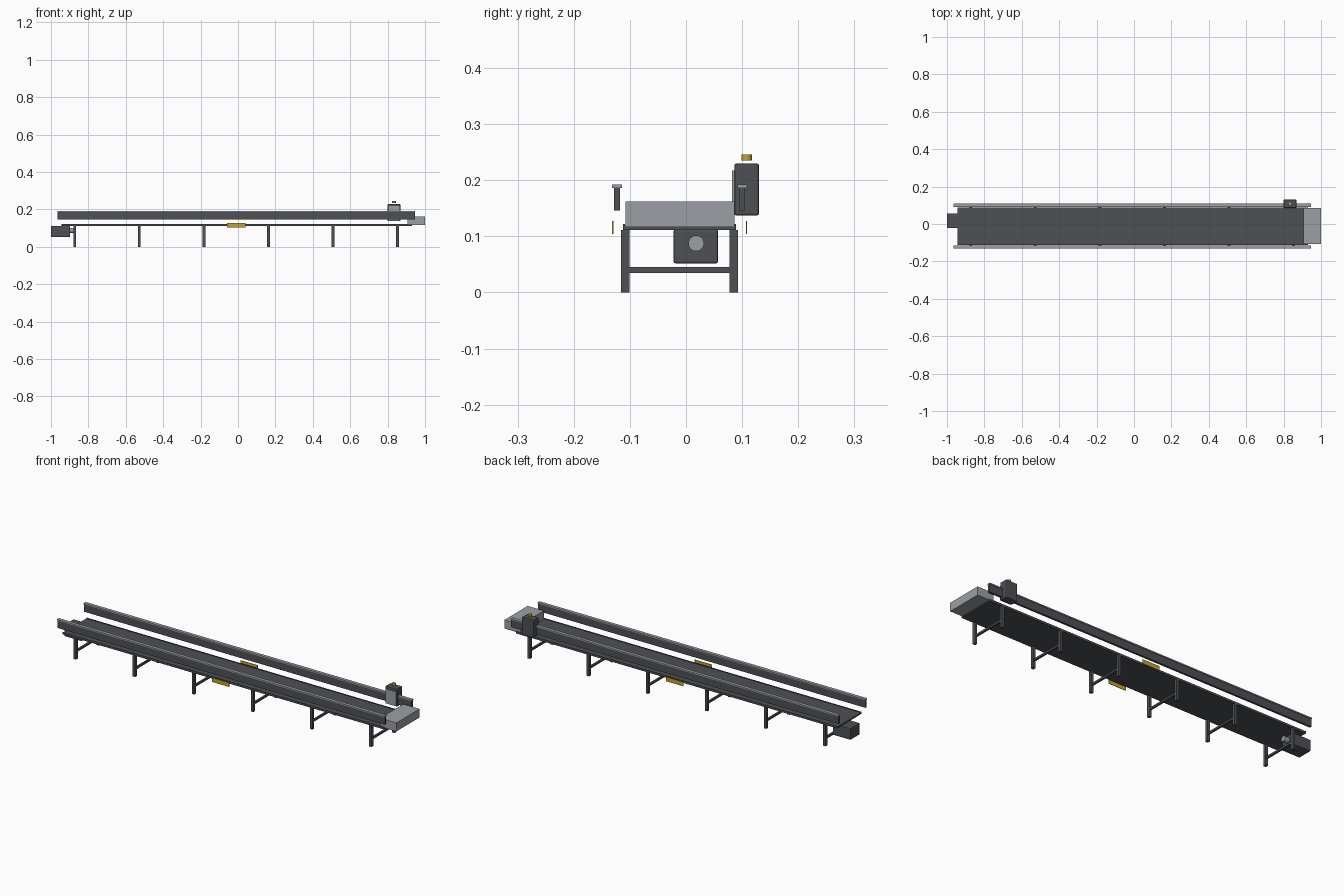
import bpy

cube = bpy.data.objects.get("Cube")
if cube:
    bpy.data.objects.remove(cube, do_unlink=True)


def material(name, rgb):
    m = bpy.data.materials.new(name)
    m.use_nodes = True
    m.diffuse_color = (*rgb, 1)
    m.node_tree.nodes["Principled BSDF"].inputs["Base Color"].default_value = (*rgb, 1)
    return m


DARK = material("dark_grey_steel", (0.075, 0.08, 0.09))
LIGHT = material("light_grey_metal", (0.33, 0.35, 0.375))
YELLOW = material("safety_yellow", (0.55, 0.36, 0.03))


def finish(name, mat, bevel):
    o = bpy.context.object
    o.name = name
    o.data.materials.append(mat)
    if bevel:
        mod = o.modifiers.new("bevel", "BEVEL")
        mod.width = bevel
        mod.segments = 2
    return o


def box(name, x, y, z, mat, bevel=0):
    """Box spanning the given (low, high) ranges."""
    bpy.ops.mesh.primitive_cube_add(size=1, location=[sum(r) / 2 for r in (x, y, z)])
    o = bpy.context.object
    o.scale = [r[1] - r[0] for r in (x, y, z)]
    bpy.ops.object.transform_apply(location=False, rotation=False, scale=True)
    return finish(name, mat, bevel)


def cylinder(name, radius, depth, loc, mat, rot=(0, 0, 0)):
    bpy.ops.mesh.primitive_cylinder_add(vertices=24, radius=radius, depth=depth,
                                        location=loc, rotation=rot)
    bpy.ops.object.shade_smooth_by_angle()
    return finish(name, mat, 0)


MID = -0.0115  # centre line of the conveyor

# Belt deck and its edge strips
box("belt_deck", (-0.945, 0.93), (MID - 0.097, MID + 0.097), (0.111, 0.119), DARK)

for label, side in (("right", -1), ("left", 1)):
    def across(a, b):
        return tuple(sorted((MID + side * a, MID + side * b)))

    box(f"{label}_edge_strip", (-0.945, 0.93), across(0.097, 0.101), (0.111, 0.122), DARK)

    # Side guide with light cap
    box(f"{label}_guide_rail", (-0.965, 0.947), across(0.106, 0.117), (0.146, 0.187), DARK)
    box(f"{label}_guide_cap", (-0.965, 0.947), across(0.103, 0.12), (0.186, 0.192), LIGHT)

    # Warning plate
    box(f"{label}_warning_plate", (-0.06, 0.04), across(0.118, 0.12), (0.104, 0.127), YELLOW)

    # Legs on this side
    for i in range(6):
        x = -0.872 + 0.345 * i
        box(f"{label}_leg_{i + 1}", (x - 0.007, x + 0.007), across(0.089, 0.104),
            (0, 0.111), DARK)

# Cross braces between leg pairs
for i in range(6):
    x = -0.872 + 0.345 * i
    box(f"cross_brace_{i + 1}", (x - 0.005, x + 0.005), (MID - 0.09, MID + 0.09),
        (0.035, 0.045), DARK)

# Discharge hood
box("discharge_hood", (0.905, 1.0), (MID - 0.0965, MID + 0.0975), (0.117, 0.162), LIGHT)

# Drive motor and shaft
box("motor_housing", (-1.0, -0.897), (-0.022, 0.057), (0.052, 0.112), DARK, 0.003)
cylinder("motor_shaft", 0.014, 0.028, (-0.884, 0.018, 0.0875), LIGHT, (0, 1.5708, 0))

# Control cabinet with door and beacon
box("control_cabinet", (0.8, 0.868), (0.086, 0.13), (0.137, 0.23), DARK, 0.004)
box("cabinet_door", (0.804, 0.864), (0.082, 0.087), (0.141, 0.217), LIGHT)
cylinder("cabinet_beacon", 0.0095, 0.011, (0.834, 0.108, 0.2405), YELLOW)
